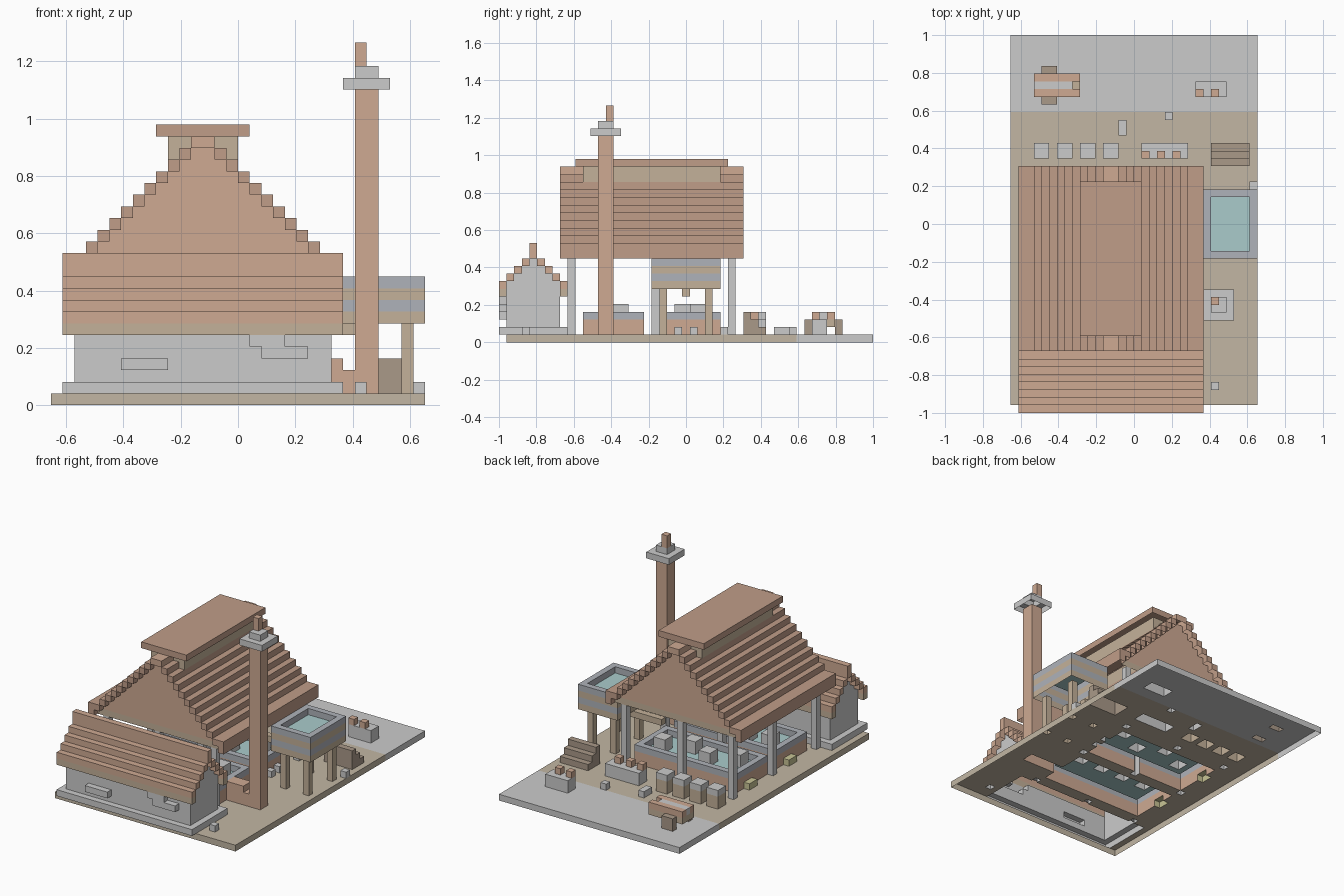
import bpy, bmesh

if "Cube" in bpy.data.objects:
    bpy.data.objects.remove(bpy.data.objects["Cube"])

V = 2 / 49          # size of one block; model is 32 x 49 x 31 blocks
cells = {}          # (i, j, k) -> part name
colours = {}

BRICK, ROOF, WOOD = (.62, .40, .29), (.53, .34, .25), (.55, .44, .32)
DARK, STONE, PLASTER = (.40, .32, .25), (.58, .58, .56), (.70, .69, .67)
LEAD, WATER, SALT = (.43, .45, .49), (.40, .60, .60), (.76, .76, .75)
EARTH, ROAD, OLIVE = (.54, .47, .37), (.53, .53, .53), (.58, .55, .30)


def box(name, colour, x0, x1, y0, y1, z0, z1):
    """Fill a block range with a named part; later parts replace earlier ones."""
    colours[name] = colour
    for i in range(x0, x1):
        for j in range(y0, y1):
            for k in range(z0, z1):
                cells[i, j, k] = name


# ground and road
box("yard_ground", EARTH, 0, 32, 1, 39, 0, 1)
box("road", ROAD, 0, 32, 39, 49, 0, 1)

# store house at the front: plinth, walls, repaired patches
box("store_plinth", STONE, 1, 25, 0, 9, 1, 2)
box("store_walls", PLASTER, 2, 24, 1, 8, 2, 8)
for n in range(2, 5):
    box("store_walls", PLASTER, 2, 24, n, 9 - n, n + 6, n + 7)
box("wall_patches", PLASTER, 6, 10, 0, 1, 3, 4)
box("wall_patches", PLASTER, 17, 20, 0, 1, 5, 6)
box("wall_patches", PLASTER, 18, 22, 0, 1, 4, 5)

# store roof: stepped courses mirrored about the ridge
for n, (z0, z1) in enumerate([(6, 8), (8, 9), (9, 10), (10, 11), (11, 13)]):
    for j in {n, 8 - n}:
        box("store_roof", BRICK, 1, 25, j, j + 1, z0, z1)
for j in (0, 8):
    box("store_eave_beam", WOOD, 1, 25, j, j + 1, 6, 7)

# boiling hall: posts
for i in (3, 12, 22):
    for j in (9, 20, 30):
        box("hall_posts", PLASTER, i, i + 1, j, j + 1, 1, 11)

# boiling hall: set-back gables and stepped roof, mirrored about x
for n in range(2, 13):
    box("hall_gables", BRICK, n, 26 - n, 9, 31, max(11, n + 10), n + 11)
box("hall_gables", BRICK, 2, 24, 9, 31, 11, 13)
for n in range(1, 13):
    z0, z1 = (11, 13) if n == 1 else (12, 13) if n == 2 else (n + 10, n + 11)
    for i in {n, 25 - n}:
        box("hall_roof", ROOF, i, i + 1, 8, 32, z0, z1)
for j in (9, 30):
    box("gable_beams", WOOD, 2, 24, j, j + 1, 11, 12)
# steam vent along the ridge, with its cap
box("ridge_vent", WOOD, 10, 16, 11, 29, 21, 23)
box("ridge_ends", BRICK, 12, 14, 8, 11, 22, 23)
box("ridge_ends", BRICK, 12, 14, 29, 32, 22, 23)
box("ridge_cap", ROOF, 9, 17, 10, 30, 23, 24)

# two brine pans with brick hearths, rims, water, salt heaps and stoke holes
for y in (11, 21):
    box("pan_hearths", BRICK, 4, 22, y, y + 8, 1, 3)
    box("pan_rims", LEAD, 4, 22, y, y + 8, 3, 4)
    box("brine", WATER, 5, 21, y + 1, y + 7, 2, 3)
    for i in range(5, 21):
        for j in range(y + 1, y + 7):
            del cells[i, j, 3]
    for n, i in enumerate((6, 10, 14, 18)):
        j = y + 4 if y == 11 else y + 2 + 2 * (n % 2)
        box("salt_heaps", SALT, i, i + 2, j, j + 2, 3, 5)
    box("stoke_holes", OLIVE, 3, 4, y + 4, y + 6, 1, 2)
for j in (23, 25):
    box("hearth_stones", STONE, 22, 23, j, j + 1, 1, 2)

# chimney with flue and stepped cap
box("flue", BRICK, 22, 25, 13, 15, 1, 4)
box("flue", BRICK, 25, 26, 13, 15, 1, 3)
box("chimney", BRICK, 26, 28, 13, 15, 1, 27)
box("chimney_collar", STONE, 25, 29, 12, 16, 27, 28)
box("chimney_collar", STONE, 26, 28, 13, 15, 28, 29)
box("chimney_pot", BRICK, 26, 27, 14, 15, 29, 31)

# raised brine tank: banded sides, water, legs, pipe
for k, (name, c) in enumerate([("tank_boards", WOOD), ("tank_bands", LEAD)] * 2):
    box(name, c, 25, 32, 20, 29, 7 + k, 8 + k)
box("tank_water", WATER, 26, 31, 21, 28, 7, 10)
for i in range(26, 31):
    for j in range(21, 28):
        del cells[i, j, 10]
for i in (26, 30):
    for j in (21, 27):
        box("tank_legs", WOOD, i, i + 1, j, j + 1, 1, 7)
box("brine_pipe", WOOD, 20, 26, 24, 25, 6, 7)

# log pile, stepped down to the back
for n in range(3):
    box("log_pile", DARK, 26, 31, 32 + n, 33 + n, 1, 4 - n)

# salt tubs
for i in (3, 6, 9, 12):
    box("tubs", WOOD, i, i + 2, 33, 35, 1, 3)
    box("tub_salt", SALT, i, i + 2, 33, 35, 3, 4)

# two counters with goods on top
for x0, x1, y, knobs in ((17, 23, 33, (17, 19, 21)), (24, 28, 41, (24, 26))):
    box("counters", SALT, x0, x1, y, y + 2, 1, 3)
    for i in knobs:
        box("counter_goods", BRICK, i, i + 1, y, y + 1, 3, 4)

# hand cart with salt load
box("cart_body", WOOD, 3, 9, 41, 44, 2, 3)
for j in (41, 43):
    box("cart_sides", BRICK, 3, 9, j, j + 1, 3, 4)
box("cart_load", SALT, 3, 8, 42, 43, 3, 4)
for j in (40, 44):
    box("cart_wheels", DARK, 4, 6, j, j + 1, 1, 3)

# loose stones
for i, j, d in ((26, 3, 1), (31, 29, 1), (14, 36, 2), (20, 38, 1)):
    box("loose_stones", STONE, i, i + 1, j, j + d, 1, 2)

# turn each part into an open shell: only exposed faces, no undersides
SIDES = {(1, 0, 0): ((1, 0, 0), (1, 1, 0), (1, 1, 1), (1, 0, 1)),
         (-1, 0, 0): ((0, 1, 0), (0, 0, 0), (0, 0, 1), (0, 1, 1)),
         (0, 1, 0): ((1, 1, 0), (0, 1, 0), (0, 1, 1), (1, 1, 1)),
         (0, -1, 0): ((0, 0, 0), (1, 0, 0), (1, 0, 1), (0, 0, 1)),
         (0, 0, 1): ((0, 0, 1), (1, 0, 1), (1, 1, 1), (0, 1, 1))}
mats = {}
for name, colour in colours.items():
    bm, verts = bmesh.new(), {}
    for (i, j, k), part in cells.items():
        if part != name:
            continue
        for (a, b, c), corners in SIDES.items():
            if (i + a, j + b, k + c) in cells:
                continue
            face = []
            for dx, dy, dz in corners:
                key = (i + dx, j + dy, k + dz)
                if key not in verts:
                    verts[key] = bm.verts.new(((key[0] - 16) * V, (key[1] - 24.5) * V, key[2] * V))
                face.append(verts[key])
            bm.faces.new(face)
    mesh = bpy.data.meshes.new(name)
    bm.to_mesh(mesh)
    bm.free()
    if colour not in mats:
        mats[colour] = bpy.data.materials.new("paint")
        mats[colour].diffuse_color = (*colour, 1)
    mesh.materials.append(mats[colour])
    bpy.context.collection.objects.link(bpy.data.objects.new(name, mesh))

for m in bpy.data.materials:
    if m.users and not m.is_grease_pencil:
        m.use_nodes = True
        m.node_tree.nodes["Principled BSDF"].inputs["Base Color"].default_value = m.diffuse_color
